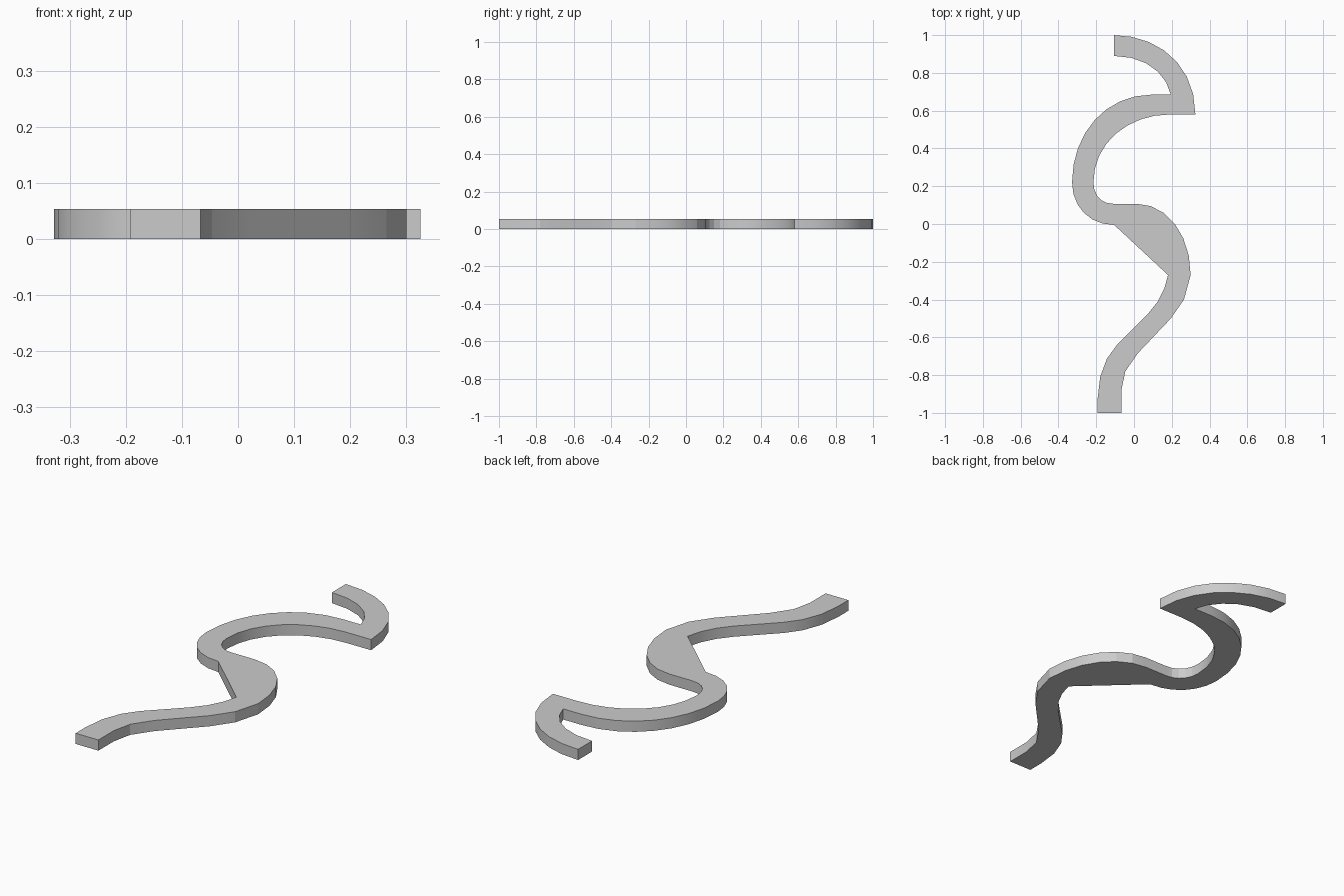
import bpy, bmesh, math
from mathutils import Vector

if "Cube" in bpy.data.objects:
    bpy.data.objects.remove(bpy.data.objects["Cube"])

THICK = 0.053
outline = [Vector((-0.107, 1.0))]


def line(*pts):
    outline.extend(Vector(p) for p in pts)


def curve(c1, c2, end, n):
    # cubic curve from the current outline point
    a, b, c, d = outline[-1].copy(), Vector(c1), Vector(c2), Vector(end)
    for i in range(1, n + 1):
        t = i / n
        s = 1 - t
        outline.append(a*s**3 + b*3*s*s*t + c*3*s*t*t + d*t**3)


# right-hand side, from the hooked top end down to the foot
curve((0.12, 1.0), (0.325, 0.85), (0.325, 0.58), 7)
line((0.19, 0.58))
curve((-0.03, 0.58), (-0.215, 0.43), (-0.215, 0.22), 8)
curve((-0.215, 0.15), (-0.17, 0.107), (-0.11, 0.107), 5)
line((0.015, 0.107))
curve((0.17, 0.107), (0.30, -0.05), (0.30, -0.27), 6)
curve((0.30, -0.36), (0.24, -0.45), (0.195, -0.50), 2)
line((0.02, -0.685))
curve((-0.04, -0.75), (-0.067, -0.81), (-0.067, -0.88), 2)
line((-0.067, -1.0), (-0.192, -1.0), (-0.192, -0.92))

# left-hand side, back up to the top
curve((-0.192, -0.80), (-0.15, -0.70), (-0.09, -0.64), 3)
line((0.07, -0.48))
curve((0.13, -0.42), (0.17, -0.34), (0.18, -0.27), 3)
line((-0.105, -0.005))
curve((-0.235, -0.005), (-0.328, 0.09), (-0.328, 0.22), 6)
curve((-0.328, 0.48), (-0.15, 0.685), (0.095, 0.685), 8)
line((0.195, 0.685))
curve((0.17, 0.80), (0.06, 0.89), (-0.107, 0.89), 5)

# extrude the outline into a flat strip
bm = bmesh.new()
face = bm.faces.new([bm.verts.new((p.x, p.y, 0)) for p in outline])
ext = bmesh.ops.extrude_face_region(bm, geom=[face], use_keep_orig=True)
top = [g for g in ext["geom"] if isinstance(g, bmesh.types.BMVert)]
bmesh.ops.translate(bm, verts=top, vec=(0, 0, THICK))
bmesh.ops.recalc_face_normals(bm, faces=bm.faces)
mesh = bpy.data.meshes.new("winding_strip")
bm.to_mesh(mesh)
bm.free()
strip = bpy.data.objects.new("winding_strip", mesh)
bpy.context.collection.objects.link(strip)
bpy.context.view_layer.objects.active = strip
strip.select_set(True)
bpy.ops.object.shade_smooth_by_angle(angle=math.radians(16))
